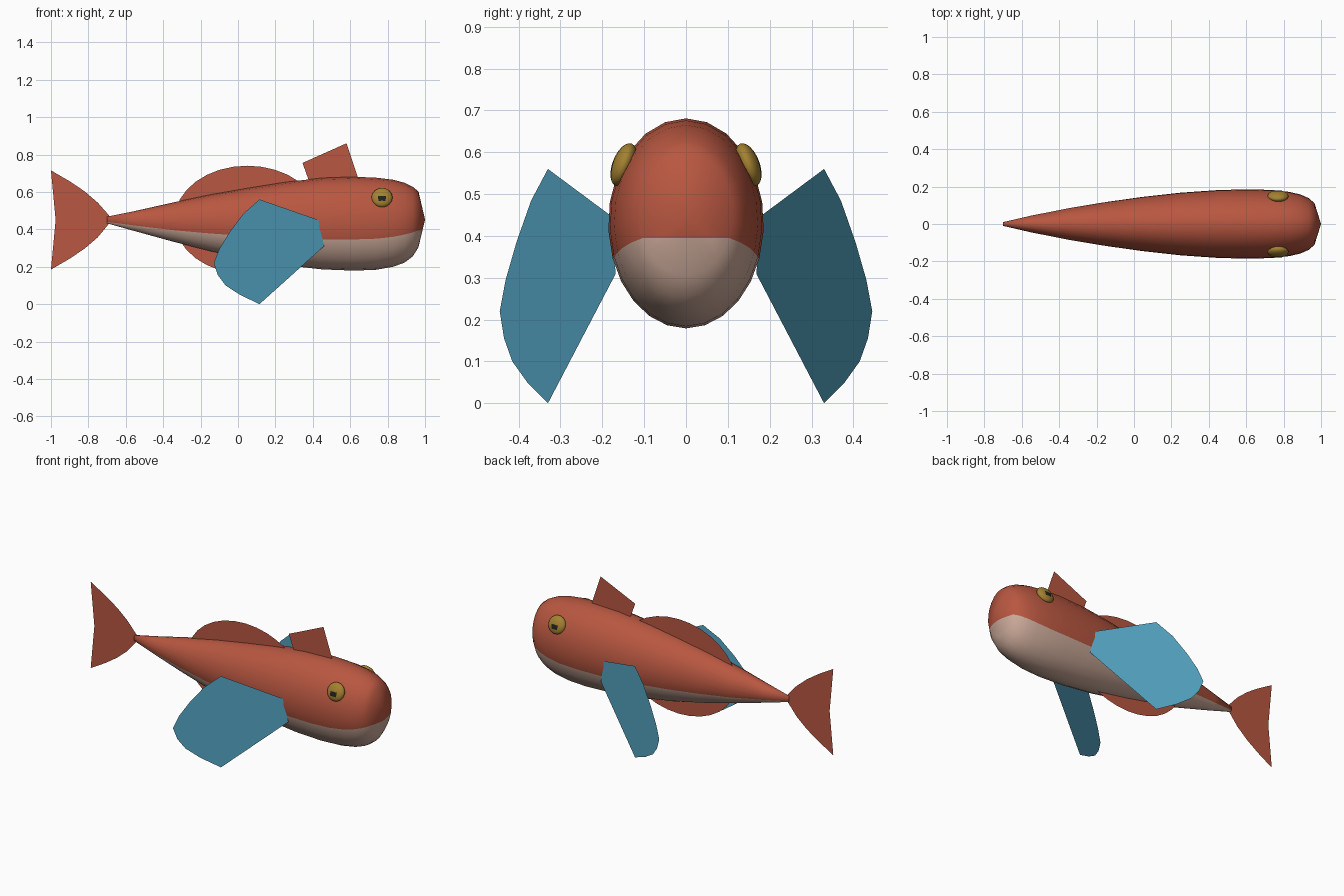
import bpy
import bmesh
from math import sin, cos, asin, pi

cube = bpy.data.objects.get("Cube")
if cube:
    bpy.data.objects.remove(cube, do_unlink=True)


def material(name, rgb):
    m = bpy.data.materials.new(name)
    m.use_nodes = True
    m.diffuse_color = (*rgb, 1)
    m.node_tree.nodes["Principled BSDF"].inputs["Base Color"].default_value = (*rgb, 1)
    return m


red = material("rust red", (0.48, 0.095, 0.052))
cream = material("pale belly", (0.60, 0.40, 0.32))
blue = material("fin blue", (0.089, 0.376, 0.55))
gold = material("eye gold", (0.37, 0.22, 0.03))
black = material("pupil black", (0.015, 0.015, 0.015))


def make_object(name, bm, mats, smooth=False):
    mesh = bpy.data.meshes.new(name)
    for f in bm.faces:
        f.smooth = smooth
    bm.to_mesh(mesh)
    bm.free()
    for m in mats:
        mesh.materials.append(m)
    ob = bpy.data.objects.new(name, mesh)
    bpy.context.collection.objects.link(ob)
    return ob


def flat_fin(name, outline, mat, y_of_x=lambda x: 0):
    # One thin sheet from an x, z outline
    bm = bmesh.new()
    bm.faces.new([bm.verts.new((x, y_of_x(x), z)) for x, z in outline])
    return make_object(name, bm, [mat])


# Body: lofted ovals (x, half width, top, bottom, belly line)
STATIONS = [
    (-0.70, 0.010, 0.468, 0.432, 0.440), (-0.55, 0.045, 0.498, 0.390, 0.420),
    (-0.35, 0.085, 0.543, 0.335, 0.396), (-0.15, 0.118, 0.585, 0.284, 0.378),
    (0.05, 0.146, 0.620, 0.242, 0.364), (0.25, 0.168, 0.652, 0.208, 0.352),
    (0.45, 0.182, 0.675, 0.186, 0.346), (0.62, 0.186, 0.681, 0.179, 0.346),
    (0.74, 0.182, 0.676, 0.184, 0.350), (0.83, 0.172, 0.665, 0.200, 0.360),
    (0.89, 0.158, 0.649, 0.222, 0.372), (0.935, 0.138, 0.627, 0.256, 0.384),
    (0.965, 0.112, 0.602, 0.305, 0.395),
]
UPPER, LOWER = 14, 10
bm = bmesh.new()
rings = []
for x, half, top, bottom, line in STATIONS:
    mid, high = (top + bottom) / 2, (top - bottom) / 2
    a = asin((line - mid) / high)
    angles = [a + (pi - 2 * a) * i / UPPER for i in range(UPPER)]
    angles += [pi - a + (pi + 2 * a) * i / LOWER for i in range(LOWER)]
    rings.append([bm.verts.new((x, half * cos(t), mid + high * sin(t))) for t in angles])
count = UPPER + LOWER
for r, s in zip(rings, rings[1:]):
    for i in range(count):
        j = (i + 1) % count
        f = bm.faces.new((r[i], r[j], s[j], s[i]))
        f.material_index = int(i >= UPPER)
bm.faces.new(rings[0])
# Blunt nose, cut along the belly line
tip = bm.verts.new((1.0, 0, 0.452))
last = rings[-1]
nose = [bm.faces.new((last[i], last[(i + 1) % count], tip)) for i in range(count)]
geom = nose + list({e for f in nose for e in f.edges}) + last + [tip]
bmesh.ops.bisect_plane(bm, geom=geom, dist=0.0005, plane_co=(0, 0, 0.395), plane_no=(0, 0, 1))
for f in bm.faces:
    c = f.calc_center_median()
    if c.x > 0.966:
        f.material_index = int(c.z < 0.395)
bmesh.ops.recalc_face_normals(bm, faces=bm.faces)
make_object("body", bm, [red, cream], smooth=True)

# Fins on the centre line
flat_fin("tail_fin", [(-1.0, 0.715), (-0.975, 0.45), (-1.0, 0.185), (-0.90, 0.243),
                      (-0.82, 0.297), (-0.75, 0.357), (-0.69, 0.43), (-0.69, 0.475),
                      (-0.75, 0.543), (-0.82, 0.603), (-0.90, 0.657)], red)
flat_fin("front_dorsal_fin", [(0.345, 0.755), (0.58, 0.86), (0.66, 0.62), (0.40, 0.60)], red)
flat_fin("round_middle_fin", [(0.05 + 0.39 * cos(2 * pi * i / 32), 0.45 + 0.29 * sin(2 * pi * i / 32))
                              for i in range(32)], red)

# Paired side fins and eyes
SIDE_FIN = [(0.43, 0.45), (0.115, 0.56), (0.03, 0.485), (-0.045, 0.385), (-0.10, 0.295),
            (-0.13, 0.22), (-0.108, 0.155), (-0.066, 0.10), (0.01, 0.05), (0.115, 0), (0.46, 0.31)]
for side, s in (("left", 1), ("right", -1)):
    flat_fin(side + "_side_fin", SIDE_FIN, blue,
             lambda x: s * (0.33 - 0.47 * (x - 0.115)))

    bm = bmesh.new()
    bmesh.ops.create_uvsphere(bm, u_segments=16, v_segments=12, radius=1)
    for f in bm.faces:
        c = f.calc_center_median()
        f.material_index = int(c.y * s > 0.5 and abs(c.x) < 0.25 and -0.45 < c.z < 0)
    eye = make_object(side + "_eye", bm, [gold, black], smooth=True)
    eye.scale = (0.056, 0.027, 0.054)
    eye.rotation_euler.x = s * 0.36
    eye.location = (0.77, s * 0.149, 0.57)
